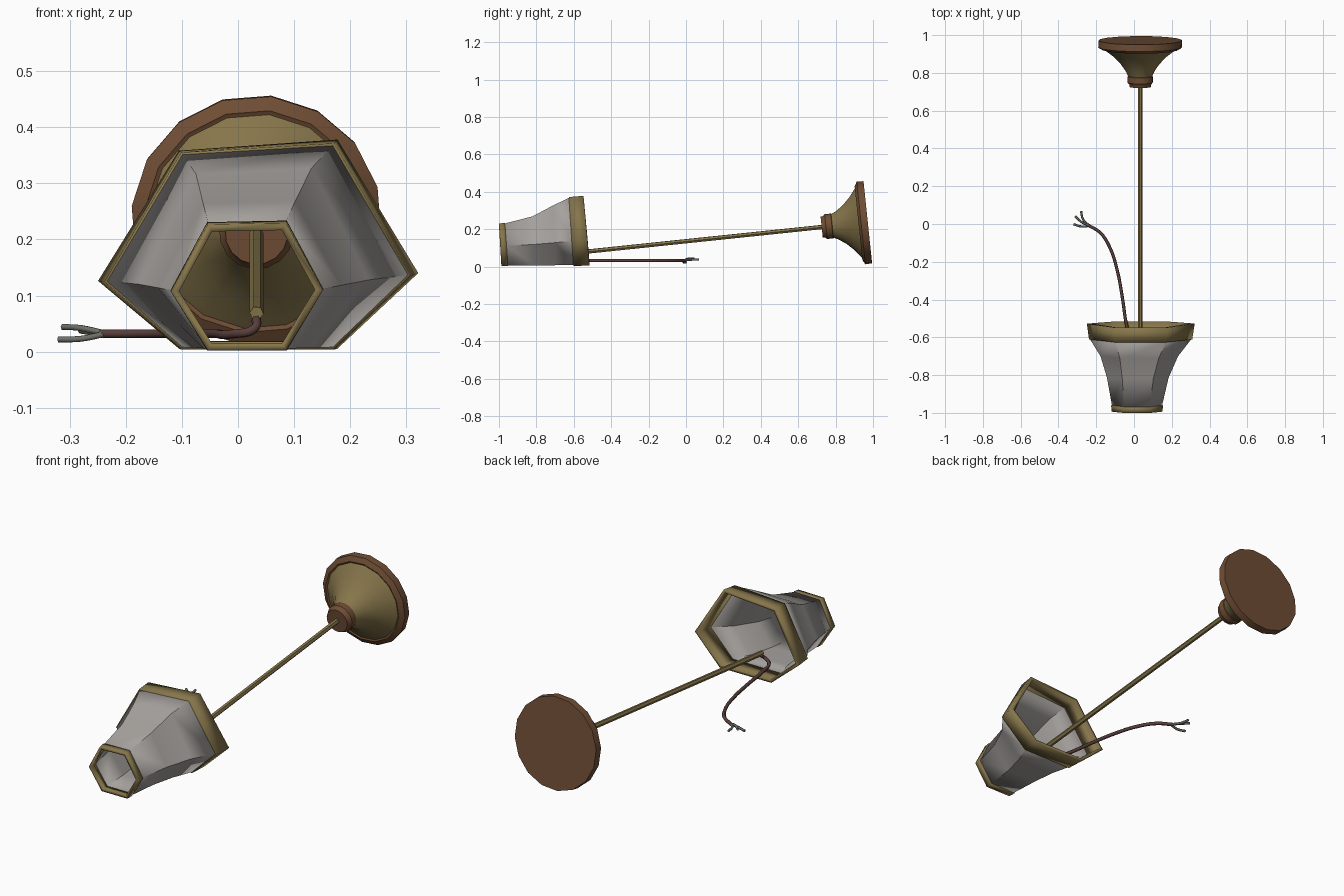
import bpy, bmesh, math
from mathutils import Vector

if "Cube" in bpy.data.objects:
    bpy.data.objects.remove(bpy.data.objects["Cube"])


def material(name, rgb):
    m = bpy.data.materials.new(name)
    m.diffuse_color = (*rgb, 1)
    m.use_nodes = True
    m.node_tree.nodes["Principled BSDF"].inputs["Base Color"].default_value = m.diffuse_color
    return m


BRASS = material("brass", (0.24, 0.18, 0.07))
BROWN = material("bronze", (0.16, 0.075, 0.035))
GLASS = material("frosted_glass", (0.38, 0.36, 0.34))
CABLE = material("cable_sleeve", (0.10, 0.05, 0.045))
WIRE = material("wire_grey", (0.16, 0.16, 0.14))


def finish(name, bm, mat, angle=35):
    bmesh.ops.recalc_face_normals(bm, faces=bm.faces)
    me = bpy.data.meshes.new(name)
    bm.to_mesh(me)
    bm.free()
    me.materials.append(mat)
    ob = bpy.data.objects.new(name, me)
    bpy.context.collection.objects.link(ob)
    bpy.ops.object.select_all(action='DESELECT')
    bpy.context.view_layer.objects.active = ob
    ob.select_set(True)
    bpy.ops.object.shade_smooth_by_angle(angle=math.radians(angle))
    return ob


def bridge(bm, rings, caps):
    loops = [[bm.verts.new(p) for p in r] for r in rings]
    n = len(loops[0])
    for a, b in zip(loops, loops[1:]):
        for i in range(n):
            j = (i + 1) % n
            bm.faces.new((a[i], a[j], b[j], b[i]))
    if caps:
        bm.faces.new(loops[0])
        bm.faces.new(loops[-1])


# Six-sided shade section, squashed where it rests on the floor
def section(y_top, y_bot, cx, wide, half, z_top, z_mid, z_bot, roll):
    pts = []
    for dx, z in ((-half, z_top), (half, z_top), (wide, z_mid),
                  (half, z_bot), (-half, z_bot), (-wide, z_mid)):
        k = (z - z_bot) / (z_top - z_bot)
        pts.append((cx + dx, y_bot + (y_top - y_bot) * k, z + roll * dx * k))
    return pts


def shade_part(name, rows, mat, thick, offset):
    bm = bmesh.new()
    bridge(bm, [section(*r) for r in rows], False)
    ob = finish(name, bm, mat)
    mod = ob.modifiers.new("thickness", 'SOLIDIFY')
    mod.thickness = thick
    mod.offset = offset
    mod.use_even_offset = True


A = (-1.0, -.987, .016, .132, .068, .225, .109, .005, .02)
B = (-.968, -.952, .016, .133, .069, .229, .110, .005, .02)
C = (-.82, -.81, .02, .163, .082, .266, .116, .006, .03)
D = (-.71, -.695, .028, .205, .103, .322, .124, .007, .05)
E = (-.626, -.602, .035, .268, .134, .359, .131, .008, .06)
F = (-.548, -.516, .036, .280, .139, .364, .134, .009, .07)
shade_part("shade_panels", [B, C, D, E], GLASS, .008, -1)
shade_part("shade_small_band", [A, B], BRASS, .013, -.5)
shade_part("shade_large_band", [E, F], BRASS, .014, -.4)

# Tilted axis shared by ceiling plate and rod
BACK = Vector((.033, .972, .237))
AXIS = Vector((0, -.9946, -.104))
U = Vector((1, 0, 0))
V = AXIS.cross(U)


def turned(name, profile, mat, sides=16):
    bm = bmesh.new()
    rings = []
    for s, r in profile:
        ang = [math.radians(6.75) + math.tau * i / sides for i in range(sides)]
        rings.append([BACK + AXIS * s + r * (U * math.cos(a) - V * math.sin(a)) for a in ang])
    bridge(bm, rings, True)
    return finish(name, bm, mat)


turned("ceiling_plate_rim", [(0, .222), (.036, .224), (.05, .2), (.045, .19)], BROWN)
turned("ceiling_plate_cone", [(.04, .2), (.055, .182), (.085, .143), (.125, .104),
                              (.165, .076), (.2, .06)], BRASS)
turned("ceiling_plate_collar", [(.185, .058), (.193, .067), (.225, .067), (.235, .058),
                                (.248, .056)], BROWN)
turned("hanging_rod", [(.23, .0125), (1.62, .0125)], BRASS, 6)


# Cable and bare wire ends as tubes along curves
def tube(name, points, radius, mat, sides_res=1):
    cu = bpy.data.curves.new(name, 'CURVE')
    cu.dimensions = '3D'
    cu.resolution_u = 4
    cu.bevel_depth = radius
    cu.bevel_resolution = sides_res
    cu.use_fill_caps = True
    sp = cu.splines.new('BEZIER')
    sp.bezier_points.add(len(points) - 1)
    for bp, p in zip(sp.bezier_points, points):
        bp.co = p
        bp.handle_left_type = bp.handle_right_type = 'AUTO'
    cu.materials.append(mat)
    ob = bpy.data.objects.new(name, cu)
    bpy.context.collection.objects.link(ob)


tube("cable", [(.033, -.63, .06), (.028, -.655, .04), (-.005, -.64, .032), (-.038, -.54, .032),
               (-.06, -.4, .032), (-.09, -.24, .032), (-.13, -.12, .032),
               (-.18, -.045, .032), (-.245, -.005, .032)], .0085, CABLE)
for i, (mid, end) in enumerate([((-.27, .025, .036), (-.28, .068, .038)),
                                ((-.28, .012, .042), (-.312, .042, .044)),
                                ((-.28, -.013, .023), (-.32, -.001, .022))]):
    tube(f"wire_end_{i + 1}", [(-.235, -.01, .032), mid, end], .006, WIRE)
